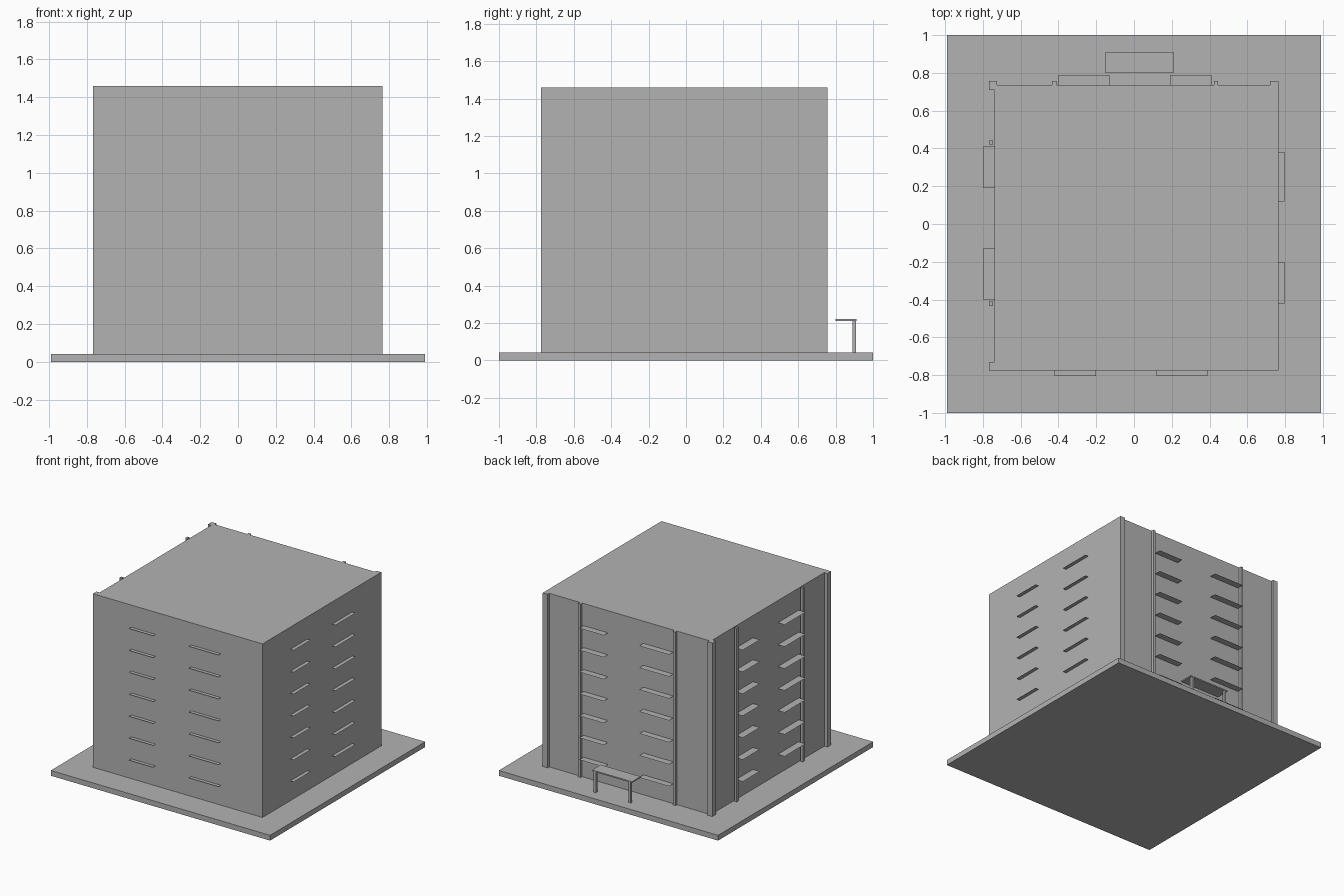
import bpy
import bmesh

cube = bpy.data.objects.get("Cube")
if cube:
    bpy.data.objects.remove(cube, do_unlink=True)

# Single concrete colour
GREY = (0.45, 0.45, 0.45, 1.0)
concrete = bpy.data.materials.new("concrete grey")
concrete.use_nodes = True
concrete.diffuse_color = GREY
for node in concrete.node_tree.nodes:
    if node.type == 'BSDF_PRINCIPLED':
        node.inputs["Base Color"].default_value = GREY

GROUND, ROOF = 0.043, 1.46
WEST, EAST, SOUTH, NORTH = -0.738, 0.765, -0.776, 0.735   # wall faces
WEST_OUT, NORTH_OUT = -0.767, 0.756                       # outer pillar faces


def finish(name, bm):
    mesh = bpy.data.meshes.new(name)
    bm.to_mesh(mesh)
    bm.free()
    mesh.materials.append(concrete)
    obj = bpy.data.objects.new(name, mesh)
    bpy.context.collection.objects.link(obj)
    return obj


def box(name, x, y, z):
    """Box from (low, high) ranges on each axis."""
    bm = bmesh.new()
    bmesh.ops.create_cube(bm, size=1)
    for v in bm.verts:
        for axis, (low, high) in enumerate((x, y, z)):
            v.co[axis] = high if v.co[axis] > 0 else low
    return finish(name, bm)


def ledge_stack(name, x, y):
    """Paper-thin ledges, one per storey, over one wall bay."""
    bm = bmesh.new()
    for storey in range(7):
        z = 0.205 + 0.179 * storey
        corners = ((x[0], y[0]), (x[1], y[0]), (x[1], y[1]), (x[0], y[1]))
        bm.faces.new([bm.verts.new((cx, cy, z)) for cx, cy in corners])
    return finish(name, bm)


# Ground slab and main block
box("ground_slab", (-0.99, 0.99), (-1, 1), (0, GROUND))
box("building_block", (WEST, EAST), (SOUTH, NORTH), (GROUND, ROOF))

# Corner pillars
height = (GROUND, ROOF)
box("corner_pillar_back_right", (WEST_OUT, -0.725), (0.71, NORTH_OUT), height)
box("corner_pillar_back_left", (0.72, EAST), (0.71, NORTH_OUT), height)
box("corner_pillar_front_right", (WEST_OUT, -0.725), (SOUTH, -0.73), height)

# Slim pillars beside the ledges
for side, x in (("right", -0.433), ("left", 0.423)):
    box("slim_pillar_back_" + side, (x, x + 0.023), (NORTH, NORTH_OUT), height)
for side, y in (("rear", 0.42), ("fore", -0.434)):
    box("slim_pillar_right_" + side, (WEST_OUT, -0.746), (y, y + 0.023), height)

# Ledges on all four walls
ledge_stack("ledges_front_right", (-0.42, -0.20), (-0.806, SOUTH))
ledge_stack("ledges_front_left", (0.12, 0.39), (-0.806, SOUTH))
ledge_stack("ledges_left_fore", (EAST, 0.796), (-0.42, -0.20))
ledge_stack("ledges_left_rear", (EAST, 0.796), (0.12, 0.38))
ledge_stack("ledges_back_right", (-0.40, -0.13), (NORTH, 0.79))
ledge_stack("ledges_back_left", (0.19, 0.41), (NORTH, 0.79))
ledge_stack("ledges_right_fore", (-0.80, WEST), (-0.40, -0.13))
ledge_stack("ledges_right_rear", (-0.80, WEST), (0.19, 0.41))

# Entrance canopy on two posts
box("entrance_canopy", (-0.15, 0.21), (0.80, 0.911), (0.212, 0.222))
for side, x in (("right", -0.137), ("left", 0.178)):
    box("canopy_post_" + side, (x, x + 0.02), (0.89, 0.909), (GROUND, 0.212))
